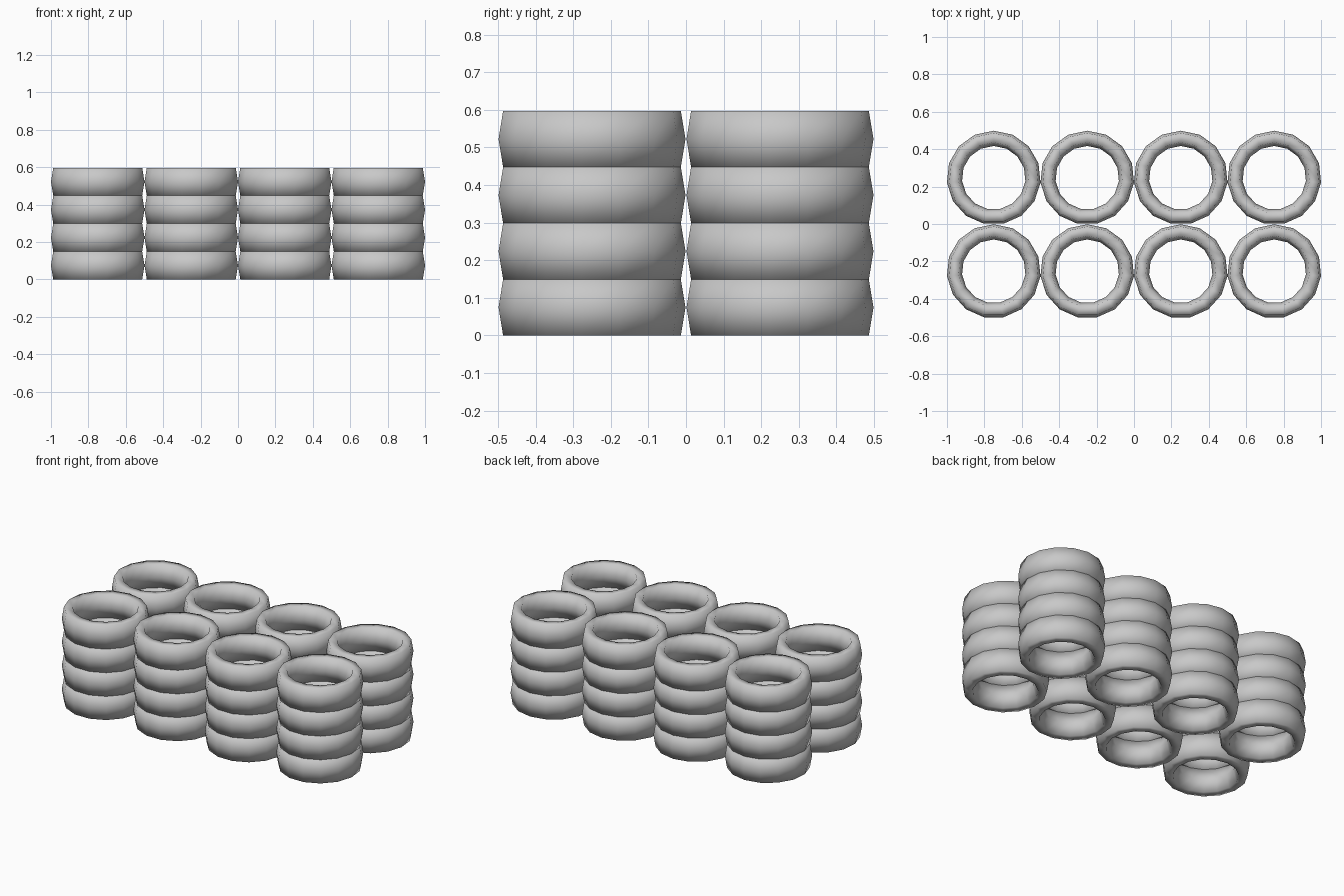
import bpy
import bmesh
from math import cos, sin, pi

default_cube = bpy.data.objects.get("Cube")
if default_cube:
    bpy.data.objects.remove(default_cube, do_unlink=True)

SIDES = 15
HEIGHT = 0.1493
PITCH = 0.5
COLUMNS, ROWS, LAYERS = 4, 2, 4
Y_SHIFT = -0.0027

# One grey rubber material
rubber = bpy.data.materials.new("grey_rubber")
rubber.use_nodes = True
grey = (0.58, 0.58, 0.58, 1)
rubber.diffuse_color = grey
rubber.node_tree.nodes["Principled BSDF"].inputs["Base Color"].default_value = grey


def make_tyre_mesh():
    """Sweep a six-point cross-section (radius, height) around the axis."""
    profile = [(0.2514, HEIGHT / 2), (0.2390, HEIGHT), (0.1890, HEIGHT),
               (0.1700, HEIGHT / 2), (0.1890, 0), (0.2390, 0)]
    bm = bmesh.new()
    rings = []
    for i in range(SIDES):
        a = pi / 2 + 2 * pi * i / SIDES
        rings.append([bm.verts.new((r * cos(a), r * sin(a), z)) for r, z in profile])
    for i, ring in enumerate(rings):
        following = rings[(i + 1) % SIDES]
        for j in range(len(profile)):
            k = (j + 1) % len(profile)
            bm.faces.new((ring[j], following[j], following[k], ring[k]))
    bmesh.ops.recalc_face_normals(bm, faces=bm.faces)
    for face in bm.faces:
        face.smooth = True
    mesh = bpy.data.meshes.new("tyre")
    bm.to_mesh(mesh)
    bm.free()
    mesh.materials.append(rubber)
    return mesh


# Stacks of tyres, two rows of four
tyre_mesh = make_tyre_mesh()
for row in range(ROWS):
    for column in range(COLUMNS):
        for layer in range(LAYERS):
            name = f"tyre_row{row + 1}_stack{column + 1}_layer{layer + 1}"
            tyre = bpy.data.objects.new(name, tyre_mesh)
            tyre.location = ((column - (COLUMNS - 1) / 2) * PITCH,
                             (row - (ROWS - 1) / 2) * PITCH + Y_SHIFT,
                             layer * HEIGHT)
            bpy.context.collection.objects.link(tyre)
